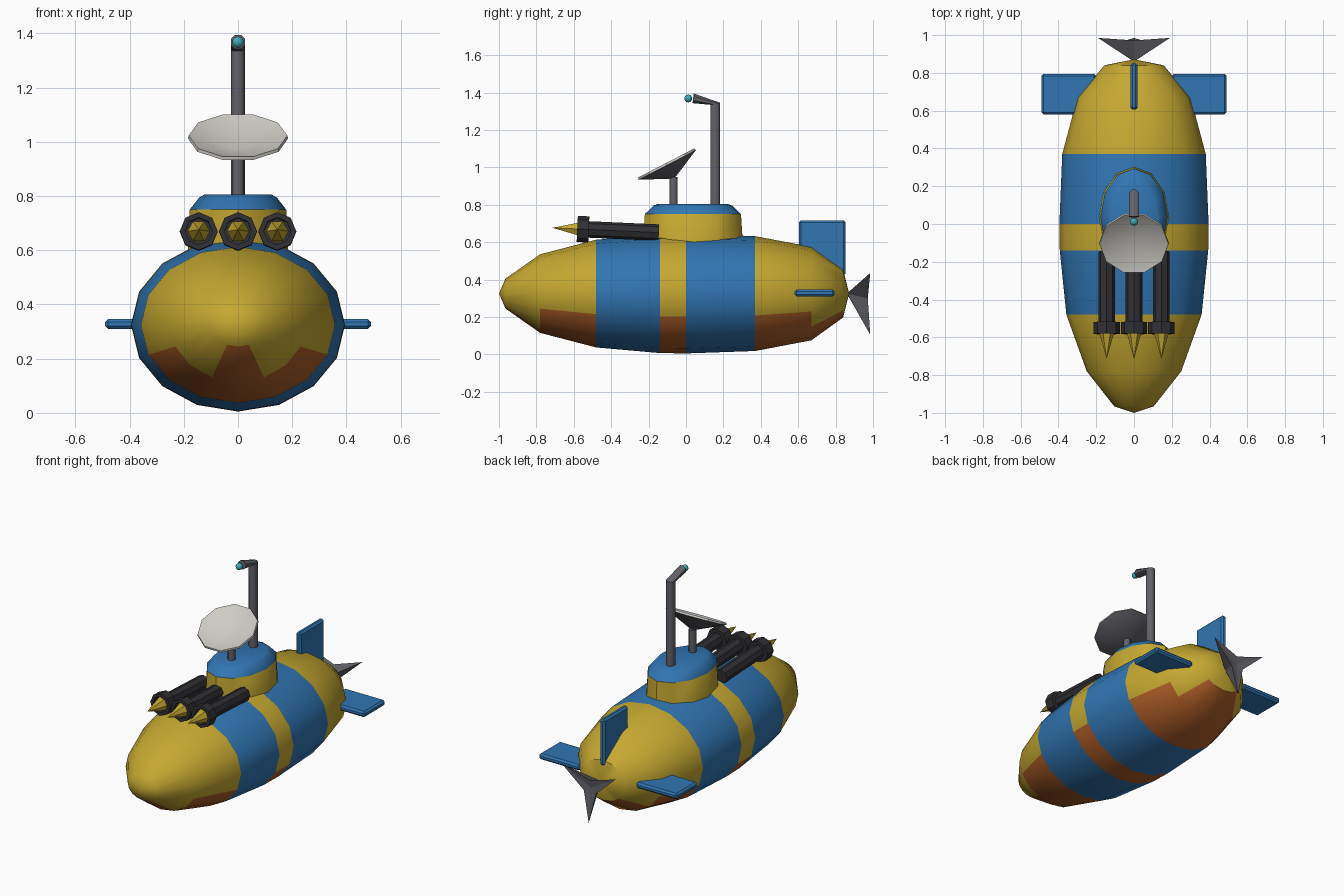
import bpy, bmesh
from math import cos, sin, pi, radians
from mathutils import Vector as V

if "Cube" in bpy.data.objects:
    bpy.data.objects.remove(bpy.data.objects["Cube"])


def material(name, r, g, b):
    m = bpy.data.materials.new(name)
    m.diffuse_color = (r, g, b, 1)
    m.use_nodes = True
    m.node_tree.nodes["Principled BSDF"].inputs["Base Color"].default_value = m.diffuse_color
    return m


YELLOW = material("yellow", 0.56, 0.39, 0.03)
BLUE = material("blue", 0.03, 0.18, 0.45)
ORANGE = material("orange", 0.42, 0.11, 0.02)
DARK = material("dark_metal", 0.03, 0.03, 0.035)
STEEL = material("steel", 0.12, 0.12, 0.14)
WHITE = material("dish_white", 0.62, 0.6, 0.56)
CYAN = material("lens", 0.05, 0.42, 0.48)


def finish(name, bm, mats, smooth=None):
    bmesh.ops.recalc_face_normals(bm, faces=bm.faces[:])
    me = bpy.data.meshes.new(name)
    bm.to_mesh(me)
    bm.free()
    for m in mats:
        me.materials.append(m)
    if smooth:
        me.shade_smooth()
        me.set_sharp_from_angle(angle=radians(smooth))
    ob = bpy.data.objects.new(name, me)
    bpy.context.collection.objects.link(ob)
    return ob


def ring(c, u, v, n, phase=0.0):
    c, u, v = V(c), V(u), V(v)
    return [c + u * cos(2 * pi * (k + phase) / n) + v * sin(2 * pi * (k + phase) / n)
            for k in range(n)]


def loft(name, rings, mats, smooth=None, pick=lambda i, k: 0):
    """Skin a list of rings; a one-point ring is a pole, open ends are capped."""
    bm = bmesh.new()
    vr = [[bm.verts.new(p) for p in r] for r in rings]
    n = max(len(r) for r in vr)
    for i, (a, b) in enumerate(zip(vr, vr[1:])):
        for k in range(n):
            j = (k + 1) % n
            if len(a) == 1:
                f = bm.faces.new((a[0], b[k], b[j]))
            elif len(b) == 1:
                f = bm.faces.new((a[k], a[j], b[0]))
            else:
                f = bm.faces.new((a[k], a[j], b[j], b[k]))
            f.material_index = pick(i, k)
    for r, i in ((vr[0], 0), (vr[-1], len(vr) - 2)):
        if len(r) > 1:
            bm.faces.new(r).material_index = pick(i, 0)
    return finish(name, bm, mats, smooth)


# Hull: 16-sided ellipses along y, painted in bands with an orange keel
CZ = 0.325
stations = [(-0.965, 0.105, 0.08), (-0.78, 0.25, 0.21), (-0.48, 0.358, 0.288),
            (-0.14, 0.393, 0.318), (0, 0.395, 0.32), (0.37, 0.38, 0.307),
            (0.67, 0.30, 0.25), (0.84, 0.157, 0.128)]
hull = [[(0, -1, CZ)]]
hull += [ring((0, y, CZ), (rx, 0, 0), (0, 0, rz), 16) for y, rx, rz in stations]
hull += [[(0, 0.872, CZ)]]
keel = {1: (11, 12), 2: (9, 14), 4: (9, 14), 6: (9, 14), 7: (10, 13)}


def hull_paint(i, k):
    if i in (3, 5):
        return 1
    lo, hi = keel.get(i, (99, 0))
    return 2 if lo <= k <= hi else 0


loft("hull", hull, [YELLOW, BLUE, ORANGE], 40, hull_paint)

# Conning tower with blue bevelled roof
loft("tower", [ring((0, 0.037, z), (rx, 0, 0), (0, ry, 0), 12)
               for z, rx, ry in ((0.55, 0.187, 0.27), (0.75, 0.178, 0.257),
                                 (0.795, 0.143, 0.21), (0.805, 0.125, 0.185))],
     [YELLOW, BLUE], 35, lambda i, k: int(i > 0))

# Periscope: upright tube bent forward, with lens
R = 0.028
loft("periscope", [ring((0, 0.156, 0.78), (R, 0, 0), (0, R, 0), 8, 0.5),
                   ring((0, 0.156, 1.34), (R, 0, 0), (0, R, 0.006), 8, 0.5),
                   ring((0, 0.038, 1.369), (R, 0, 0), (0, 0.003, R), 8, 0.5)],
     [STEEL], 50)
bm = bmesh.new()
bmesh.ops.create_uvsphere(bm, u_segments=12, v_segments=8, radius=0.021)
bmesh.ops.translate(bm, vec=(0, 0.012, 1.368), verts=bm.verts[:])
finish("periscope_lens", bm, [CYAN], 60)

# Dish on a post: shallow tilted cone, hollow on the upper side
loft("dish_post", [ring((0, -0.066, z), (0.023, 0, 0), (0, 0.023, 0), 8, 0.5)
                   for z in (0.78, 0.948)], [STEEL], 50)
nrm, up = V((0, -0.46, 0.888)), V((0, 0.888, 0.46))
mid = V((0, -0.103, 1.018))
loft("dish", [[mid - nrm * 0.088],
              ring(mid - nrm * 0.006, (0.185, 0, 0), up * 0.181, 10),
              ring(mid + nrm * 0.006, (0.182, 0, 0), up * 0.178, 10),
              ring(mid, (0.165, 0, 0), up * 0.161, 10),
              [mid - nrm * 0.05]],
     [STEEL, WHITE], 35, lambda i, k: int(i > 0))

# Three launch tubes with collars and pointed warheads
axis = V((0, -1, 0.045)).normalized()
side = V((0, 0.045, 1)).normalized()
for label, x in (("left", -0.145), ("middle", 0), ("right", 0.145)):
    start = V((x, -0.145, 0.651))

    def tube_ring(d, r, n=8):
        return ring(start + axis * d, (r, 0, 0), side * r, n)

    loft(label + "_launch_tube",
         [tube_ring(d, r) for d, r in ((0, 0.044), (0.375, 0.044), (0.375, 0.07),
                                       (0.437, 0.07), (0.437, 0.05), (0.38, 0.05))],
         [DARK], 30)
    loft(label + "_warhead", [tube_ring(0.36, 0.04, 6), tube_ring(0.42, 0.042, 6),
                              [start + axis * 0.57]], [YELLOW])


# Tail fins: bevelled slabs
def slab(name, lo, hi):
    lo, hi = V(lo), V(hi)
    bm = bmesh.new()
    bmesh.ops.create_cube(bm, size=1)
    for v in bm.verts:
        v.co = (lo + hi) / 2 + v.co * (hi - lo)
    bmesh.ops.bevel(bm, geom=bm.edges[:], offset=0.011, segments=1, affect='EDGES')
    finish(name, bm, [BLUE])


slab("left_fin", (-0.49, 0.58, 0.31), (-0.2, 0.795, 0.347))
slab("right_fin", (0.2, 0.58, 0.31), (0.49, 0.795, 0.347))
slab("rudder", (-0.018, 0.605, 0.42), (0.018, 0.853, 0.717))

# Propeller: three-pointed star pyramid pointing into the tail
star = []
for k in range(6):
    a, r = radians(30 + 60 * k), (0.05 if k % 2 else 0.22)
    star.append((r * cos(a), 0.972 if k % 2 else 0.985, 0.325 + r * sin(a)))
loft("propeller", [[(0, 0.86, 0.325)], star, [(0, 0.965, 0.325)]], [STEEL])
